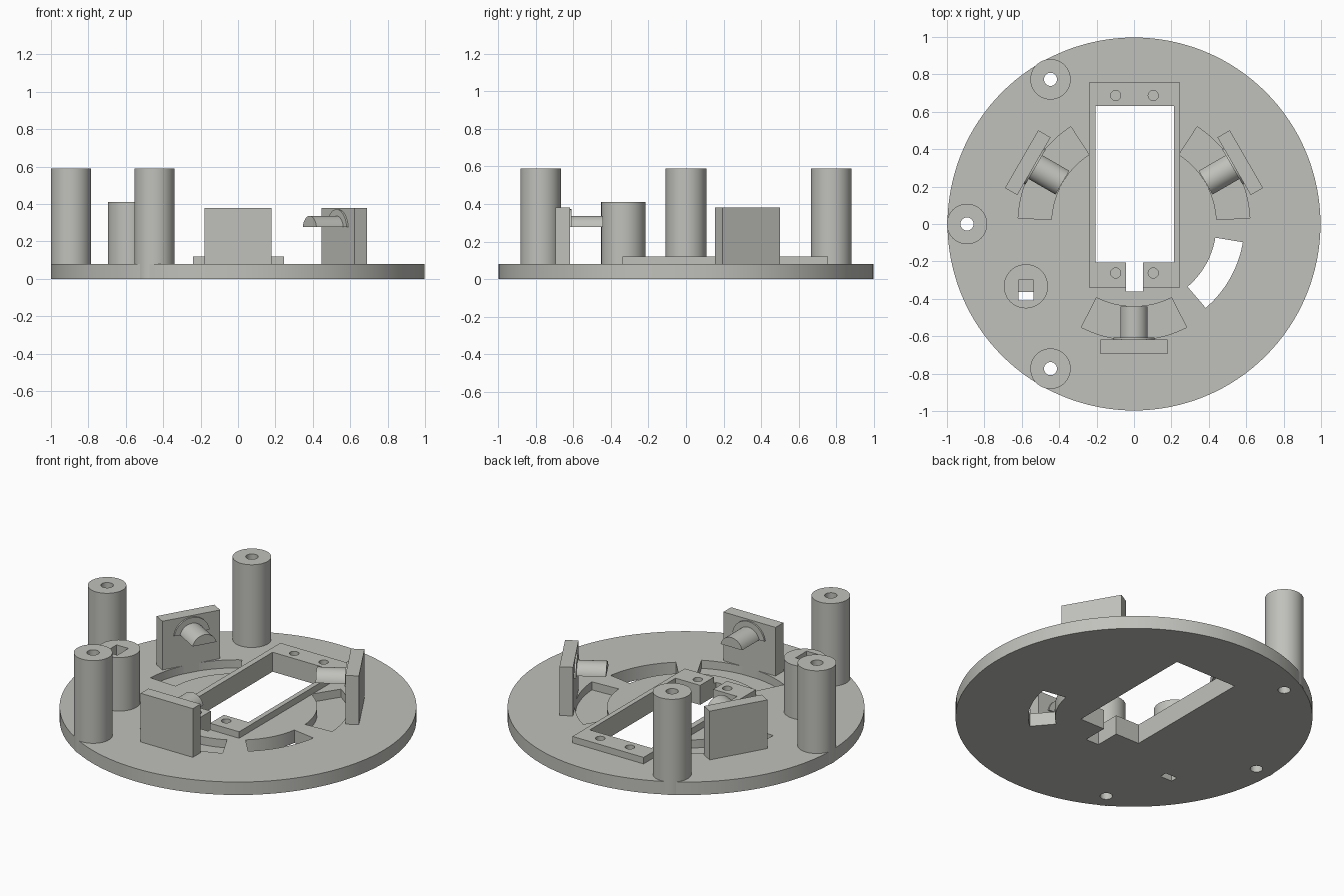
import bpy, bmesh
from math import sin, cos, radians, pi, asin
from mathutils import Matrix, Vector

if "Cube" in bpy.data.objects:
    bpy.data.objects.remove(bpy.data.objects["Cube"])

grey = bpy.data.materials.new("light grey plastic")
grey.diffuse_color = (0.53, 0.53, 0.50, 1)
grey.use_nodes = True
grey.node_tree.nodes["Principled BSDF"].inputs["Base Color"].default_value = grey.diffuse_color

T = 0.08          # plate thickness
POCKET = 0.03     # floor of the bracket recesses


def prism(name, pts, z0, z1, mat=Matrix()):
    """Extrude a 2D outline from z0 to z1, then place it."""
    bm = bmesh.new()
    low = [bm.verts.new((x, y, z0)) for x, y in pts]
    high = [bm.verts.new((x, y, z1)) for x, y in pts]
    n = len(pts)
    bm.faces.new(low[::-1])
    bm.faces.new(high)
    for i in range(n):
        j = (i + 1) % n
        bm.faces.new((low[i], low[j], high[j], high[i]))
    bm.transform(mat)
    bmesh.ops.recalc_face_normals(bm, faces=bm.faces)
    mesh = bpy.data.meshes.new(name)
    bm.to_mesh(mesh)
    bm.free()
    mesh.materials.append(grey)
    ob = bpy.data.objects.new(name, mesh)
    bpy.context.collection.objects.link(ob)
    return ob


def arc(r, a0, a1, n, cx=0, cy=0):
    return [(cx + r * cos(a0 + (a1 - a0) * i / n), cy + r * sin(a0 + (a1 - a0) * i / n))
            for i in range(n + 1)]


def circle(cx, cy, r, n=48):
    return arc(r, 0, 2 * pi, n, cx, cy)[:-1]


def rect(x0, x1, y0, y1):
    return [(x0, y0), (x1, y0), (x1, y1), (x0, y1)]


def sector(r0, r1, a0, a1, n=20):
    a0, a1 = radians(a0), radians(a1)
    return arc(r1, a0, a1, n) + arc(r0, a1, a0, n)


def cap(r, cz, cut):
    """Top part of a circle, flat underneath at height cut."""
    a = asin((cut - cz) / r)
    return arc(r, a, pi - a, 24, 0, cz)


def cut(ob, cutters):
    bpy.context.view_layer.objects.active = ob
    for c in cutters:
        m = ob.modifiers.new("cut", 'BOOLEAN')
        m.operation = 'DIFFERENCE'
        m.solver = 'EXACT'
        m.object = c
        bpy.ops.object.modifier_apply(modifier=m.name)


# Main parts
plate = prism("base_plate", circle(0, 0, 0.997, 128), 0, T)
frame = prism("motor_frame", rect(-0.24, 0.245, -0.339, 0.756), T, 0.12)
post_xy = [(0.893 * cos(radians(a)), 0.893 * sin(radians(a))) for a in (120, 180, 240)]
posts = [prism("tall_post", circle(x, y, 0.108), 0.0005, 0.59) for x, y in post_xy]
sx, sy = -0.578, -0.333
holder = prism("short_post", circle(sx, sy, 0.118), 0.0005, 0.41)

# Cutters
opening = [prism("opening_cutter", rect(-0.205, 0.215, -0.205, 0.63), -1, 1),
           prism("cable_slot_cutter", rect(-0.042, 0.047, -0.36, -0.15), -1, 1)]
screws = [prism("screw_cutter", circle(x, y, 0.027, 24), 0.05, 1)
          for x in (-0.098, 0.103) for y in (-0.262, 0.687)]
bores = [prism("bore_cutter", circle(x, y, 0.035, 32), -1, 1) for x, y in post_xy]
well = [prism("well_cutter", rect(-0.618, -0.537, -0.409, -0.30), T, 1),
        prism("through_cutter", rect(-0.618, -0.537, -0.409, -0.363), -1, 0.5)]
arc_slot = prism("arc_slot_cutter", sector(0.441, 0.59, -49.5, -9.5), -1, 1)
recesses = [prism("recess_cutter", sector(0.442, 0.62, a - 27, a + 27), POCKET, 1)
            for a in (-90, 30, 150)]

cut(plate, opening + screws + bores + well[1:] + [arc_slot] + recesses)
cut(frame, opening + screws)
cut(holder, well)
for p, b in zip(posts, bores):
    cut(p, [b])

# Three roller brackets: upright wall, raised collar and flat-bottomed axle
for a in (-90, 30, 150):
    c, s = cos(radians(a)), sin(radians(a))
    place = Matrix(((-s, 0, c, 0), (c, 0, s, 0), (0, 1, 0, 0), (0, 0, 0, 1)))
    prism("bracket_wall", rect(-0.178, 0.178, POCKET, 0.38), 0.618, 0.694, place)
    prism("bracket_collar", cap(0.11, 0.262, 0.278), 0.608, 0.63, place)
    prism("bracket_axle", cap(0.075, 0.262, 0.278), 0.442, 0.63, place)

# Remove cutters, smooth the round walls
for ob in list(bpy.data.objects):
    if "cutter" in ob.name:
        bpy.data.objects.remove(ob)
bpy.ops.object.select_all(action='SELECT')
bpy.context.view_layer.objects.active = plate
bpy.ops.object.shade_smooth_by_angle(angle=radians(30))
